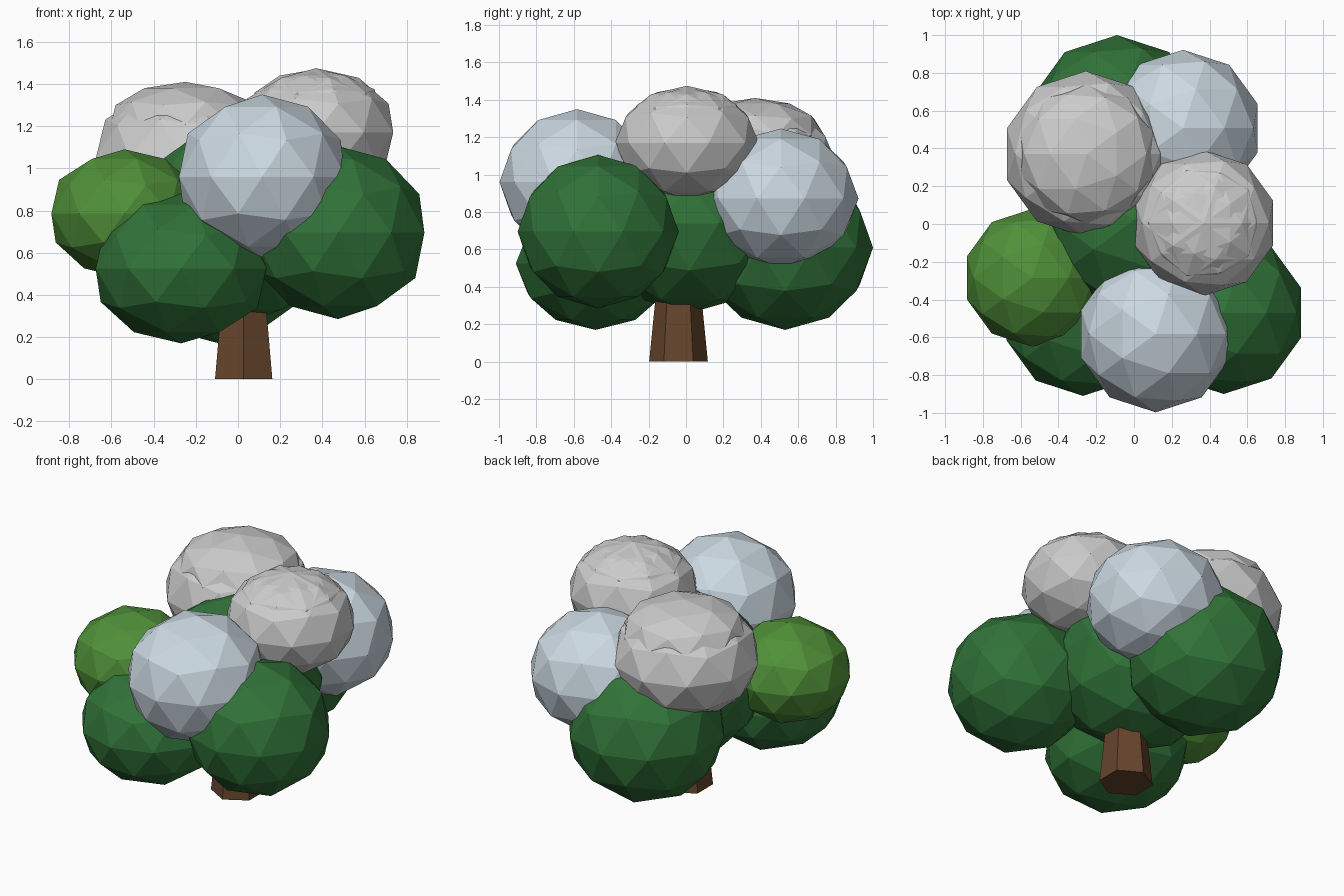
import bpy
from math import radians

if "Cube" in bpy.data.objects:
    bpy.data.objects.remove(bpy.data.objects["Cube"])


def material(name, rgb):
    m = bpy.data.materials.new(name)
    m.diffuse_color = (*rgb, 1)
    m.use_nodes = True
    m.node_tree.nodes["Principled BSDF"].inputs["Base Color"].default_value = m.diffuse_color
    return m


DARK = material("dark_leaf", (0.03, 0.17, 0.04))
LIGHT = material("light_leaf", (0.08, 0.28, 0.04))
BLUE = material("shaded_snow", (0.60, 0.69, 0.76))
WHITE = material("bright_snow", (0.80, 0.80, 0.81))
BARK = material("bark", (0.13, 0.06, 0.025))


def blob(name, loc, r, rz, mat, turn=0):
    """Low-poly ellipsoid clump."""
    bpy.ops.mesh.primitive_ico_sphere_add(subdivisions=2, radius=1, location=loc,
                                          rotation=(0, 0, radians(turn)))
    o = bpy.context.object
    o.name = name
    o.scale = (r, r, rz)
    o.data.materials.append(mat)


# Trunk: tapered hexagon reaching into the foliage
bpy.ops.mesh.primitive_cone_add(vertices=6, radius1=0.157, radius2=0.107, depth=0.5,
                                location=(0.027, -0.04, 0.25))
trunk = bpy.context.object
trunk.name = "trunk"
trunk.data.materials.append(BARK)

# Foliage clumps
blob("foliage_centre", (0, 0.02, 0.74), 0.50, 0.48, DARK)
blob("foliage_front_left", (-0.27, -0.484, 0.525), 0.426, 0.355, DARK)
blob("foliage_right", (0.475, -0.47, 0.695), 0.43, 0.41, DARK)
blob("foliage_back", (-0.09, 0.53, 0.61), 0.47, 0.44, DARK)
blob("foliage_left", (-0.538, -0.285, 0.785), 0.365, 0.305, LIGHT)

# Snow clumps
blob("snow_front", (0.115, -0.582, 0.96), 0.415, 0.39, BLUE)
blob("snow_back", (0.26, 0.507, 0.873), 0.415, 0.373, BLUE)
blob("snow_left", (-0.255, 0.37, 1.05), 0.44, 0.345, WHITE)
blob("snow_right", (0.37, 0.005, 1.17), 0.385, 0.305, WHITE)

# Flattened caps on the two highest snow clumps
blob("snow_cap_left", (-0.25, 0.37, 1.21), 0.37, 0.20, WHITE, 36)
blob("snow_cap_right", (0.37, 0.005, 1.27), 0.325, 0.20, WHITE, 36)
